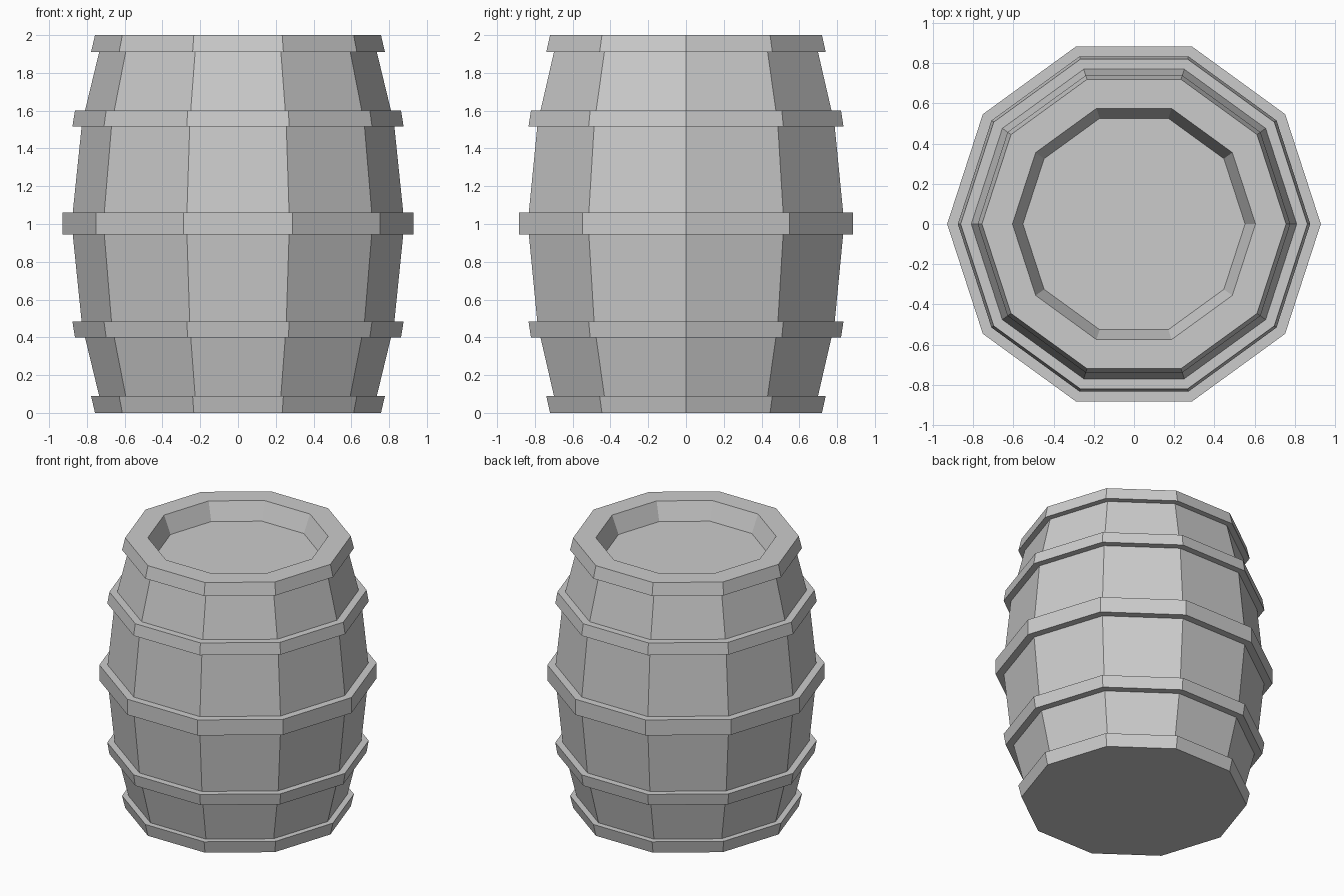
import bpy, bmesh, math

if "Cube" in bpy.data.objects:
    bpy.data.objects.remove(bpy.data.objects["Cube"])

SIDES = 10
HEIGHT = 2.0

# Lower half of the outer profile (radius, z): hoops step out from the staves
lower = [
    (0.757, 0.0), (0.778, 0.09),      # bottom hoop
    (0.735, 0.09), (0.81, 0.40),      # staves
    (0.863, 0.40), (0.877, 0.485),    # lower hoop
    (0.828, 0.485), (0.875, 0.945),   # staves
    (0.93, 0.945),                    # middle hoop
]
upper = [(r, HEIGHT - z) for r, z in reversed(lower)]
upper[0] = (0.93, 1.06)
upper[1] = (0.875, 1.06)
# Recessed lid inside the top rim
lid = [(0.605, HEIGHT), (0.553, HEIGHT - 0.13)]
profile = lower + upper + lid


def lathe(name, points, sides):
    """Revolve a profile around z and cap both ends."""
    bm = bmesh.new()
    rings = []
    for r, z in points:
        rings.append([bm.verts.new((r * math.cos(math.tau * i / sides),
                                    r * math.sin(math.tau * i / sides), z))
                      for i in range(sides)])
    for a, b in zip(rings, rings[1:]):
        for i in range(sides):
            j = (i + 1) % sides
            bm.faces.new((a[i], a[j], b[j], b[i]))
    bm.faces.new(rings[0][::-1])
    bm.faces.new(rings[-1])
    bmesh.ops.recalc_face_normals(bm, faces=bm.faces)
    mesh = bpy.data.meshes.new(name)
    bm.to_mesh(mesh)
    bm.free()
    obj = bpy.data.objects.new(name, mesh)
    bpy.context.collection.objects.link(obj)
    return obj


# Barrel: staves, hoops, rim and lid as one closed shell
lathe("barrel", profile, SIDES)
